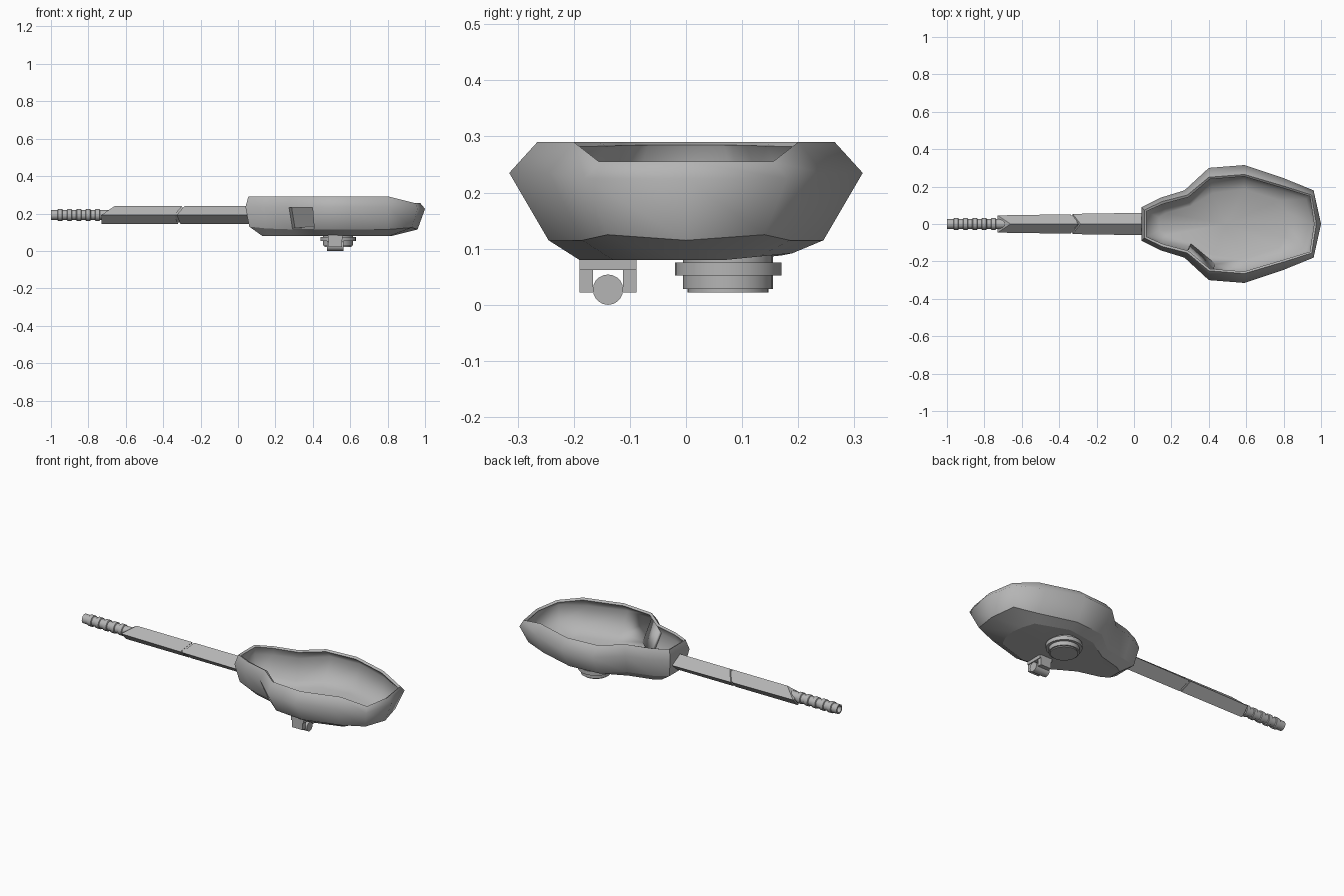
import bpy, bmesh, math
from mathutils import Matrix, Vector

if "Cube" in bpy.data.objects:
    bpy.data.objects.remove(bpy.data.objects["Cube"])

GREY = bpy.data.materials.new("dark_grey")
GREY.diffuse_color = (.46, .46, .46, 1)
GREY.use_nodes = True
GREY.node_tree.nodes["Principled BSDF"].inputs["Base Color"].default_value = GREY.diffuse_color


def finish(name, bm):
    me = bpy.data.meshes.new(name)
    bm.to_mesh(me)
    bm.free()
    me.materials.append(GREY)
    ob = bpy.data.objects.new(name, me)
    bpy.context.collection.objects.link(ob)
    return ob


def lathe(name, profile, base, axis='Z', n=24):
    """Spin (radius, height) points around an axis, with closed ends."""
    bm = bmesh.new()
    rings = []
    for r, h in profile:
        ring = []
        for i in range(n):
            a = 2 * math.pi * i / n
            u, v = r * math.cos(a), r * math.sin(a)
            ring.append(bm.verts.new((h, u, v) if axis == 'X' else (u, v, h)))
        rings.append(ring)
    for a, b in zip(rings, rings[1:]):
        for i in range(n):
            j = (i + 1) % n
            bm.faces.new((a[i], a[j], b[j], b[i]))
    bm.faces.new(rings[0])
    bm.faces.new(rings[-1])
    bmesh.ops.translate(bm, verts=bm.verts, vec=base)
    bmesh.ops.recalc_face_normals(bm, faces=bm.faces)
    ob = finish(name, bm)
    bpy.ops.object.select_all(action='DESELECT')
    ob.select_set(True)
    bpy.context.view_layer.objects.active = ob
    bpy.ops.object.shade_smooth_by_angle(angle=math.radians(35))
    return ob


def box(bm, lo, hi):
    lo, hi = Vector(lo), Vector(hi)
    m = Matrix.Translation((lo + hi) / 2) @ Matrix.Diagonal((*(hi - lo), 1))
    bmesh.ops.create_cube(bm, size=1, matrix=m)


# Hollow body: half outlines (x, y) with heights, neck end to tip
outlines = [
    ([(.055, .075), (.15, .12), (.285, .155), (.40, .25), (.59, .265),
      (.81, .20), (.95, .155), (.975, 0)], [.29] * 6 + [.255] * 2),
    ([(.04, .09), (.14, .14), (.27, .18), (.40, .30), (.59, .315),
      (.80, .245), (.96, .18), (1.0, 0)], [.235] * 6 + [.225] * 2),
    ([(.06, .07), (.15, .10), (.29, .13), (.41, .23), (.59, .245),
      (.80, .185), (.93, .14), (.96, 0)], [.13, .12] + [.115] * 4 + [.125, .115]),
    ([(.13, .04), (.17, .065), (.30, .10), (.42, .17), (.59, .19),
      (.78, .13), (.81, .07), (.82, 0)], [.08] * 8),
]
bm = bmesh.new()
rings = []
for pts, zs in outlines:
    half = [(x, -y, z) for (x, y), z in zip(pts, zs)]
    other = [(x, -y, z) for x, y, z in half[-2::-1]]
    rings.append([bm.verts.new(p) for p in half + other])
n = len(rings[0])
for i, dz in ((9, .01), (10, .016), (11, .012)):   # slightly raised back floor edge
    rings[3][i].co.z += dz - .004
for a, b in zip(rings, rings[1:]):
    for i in range(n):
        j = (i + 1) % n
        bm.faces.new((a[i], b[i], b[j], a[j])).smooth = True
bottom = bm.faces.new(rings[3])
bottom.smooth = True
bmesh.ops.recalc_face_normals(bm, faces=bm.faces)
bottom.normal_update()
if bottom.normal.z > 0:
    bmesh.ops.reverse_faces(bm, faces=bm.faces)
for ring in (rings[0], rings[2], rings[3]):
    for i in range(n):
        bm.edges.get((ring[i], ring[(i + 1) % n])).smooth = False
for a, b in zip(rings, rings[1:]):
    for i in (0, n - 1):
        bm.edges.get((a[i], b[i])).smooth = False

# Recessed side panel on the front shoulder
panel = next(f for f in bm.faces
             if {rings[1][2], rings[1][3], rings[2][2], rings[2][3]} == set(f.verts))
bmesh.ops.inset_region(bm, faces=[panel], thickness=.004, depth=0)
bmesh.ops.inset_region(bm, faces=[panel], thickness=.001, depth=-.02)
panel.smooth = False
for e in panel.edges:
    e.smooth = False
    for f in e.link_faces:
        f.smooth = False
bmesh.ops.poke(bm, faces=[bottom])
count = len(bm.faces)
body = finish("hollow_body", bm)
sol = body.modifiers.new("wall", 'SOLIDIFY')
sol.thickness = .015
sol.offset = -1

# Bake the wall and blend the shading of the inner shell
bpy.context.view_layer.update()
baked = bpy.data.meshes.new_from_object(
    body.evaluated_get(bpy.context.evaluated_depsgraph_get()))
body.modifiers.clear()
body.data = baked
bm = bmesh.new()
bm.from_mesh(baked)
bm.faces.ensure_lookup_table()
inner = set(bm.faces[count:2 * count])
for f in inner:
    f.smooth = True
for e in bm.edges:
    if all(f in inner for f in e.link_faces):
        e.smooth = True
    elif any(f in inner for f in e.link_faces):
        e.smooth = False
bm.to_mesh(baked)
bm.free()


# Diamond-section neck bars; ends given as (side, top, bottom) x positions
def diamond_bar(name, left, right, widths, h=.048):
    bm = bmesh.new()
    ends = []
    for (s, t, b), w in zip((left, right), widths):
        ends.append([bm.verts.new(p) for p in
                     ((s, -w, .192), (t, 0, .192 + h), (s, w, .192), (b, 0, .192 - h))])
    for i in range(4):
        j = (i + 1) % 4
        bm.faces.new((ends[0][i], ends[0][j], ends[1][j], ends[1][i]))
    for e in ends:
        bm.faces.new(e[:3])
        bm.faces.new((e[0], e[2], e[3]))
    bmesh.ops.recalc_face_normals(bm, faces=bm.faces)
    return finish(name, bm)


diamond_bar("neck_outer", (-.73, -.66, -.73), (-.34, -.298, -.32), (.046, .052))
diamond_bar("neck_inner", (-.328, -.286, -.308), (.052, .052, .062), (.054, .06))
diamond_bar("neck_core", (-.45,) * 3, (-.2,) * 3, (.044, .046), .039)

# Ribbed grip with an open end
prof = [(.019, -.96), (.019, -1.0), (.027, -1.0), (.027, -.98)]
for i in range(5):
    x = -.965 + i * .05
    prof += [(.027, x), (.032, x + .003), (.032, x + .025), (.027, x + .028)]
prof += [(.027, -.72), (.027, -.62)]
lathe("ribbed_grip", prof, (0, 0, .192), 'X', 16)

# Round foot under the body
lathe("round_foot", [(.072, .022), (.072, .028), (.08, .028), (.08, .052), (.095, .052),
                     (.095, .075), (.08, .075), (.08, .092)], (.535, .075, 0), 'Z', 28)

# Small bracket and roller
bm = bmesh.new()
box(bm, (.48, -.19, .062), (.56, -.088, .085))
for y in (-.19, -.112):
    box(bm, (.485, y, .022), (.555, y + .024, .065))
finish("roller_bracket", bm)
lathe("roller", [(.027, .475), (.027, .565)], (0, -.139, .027), 'X', 20)
